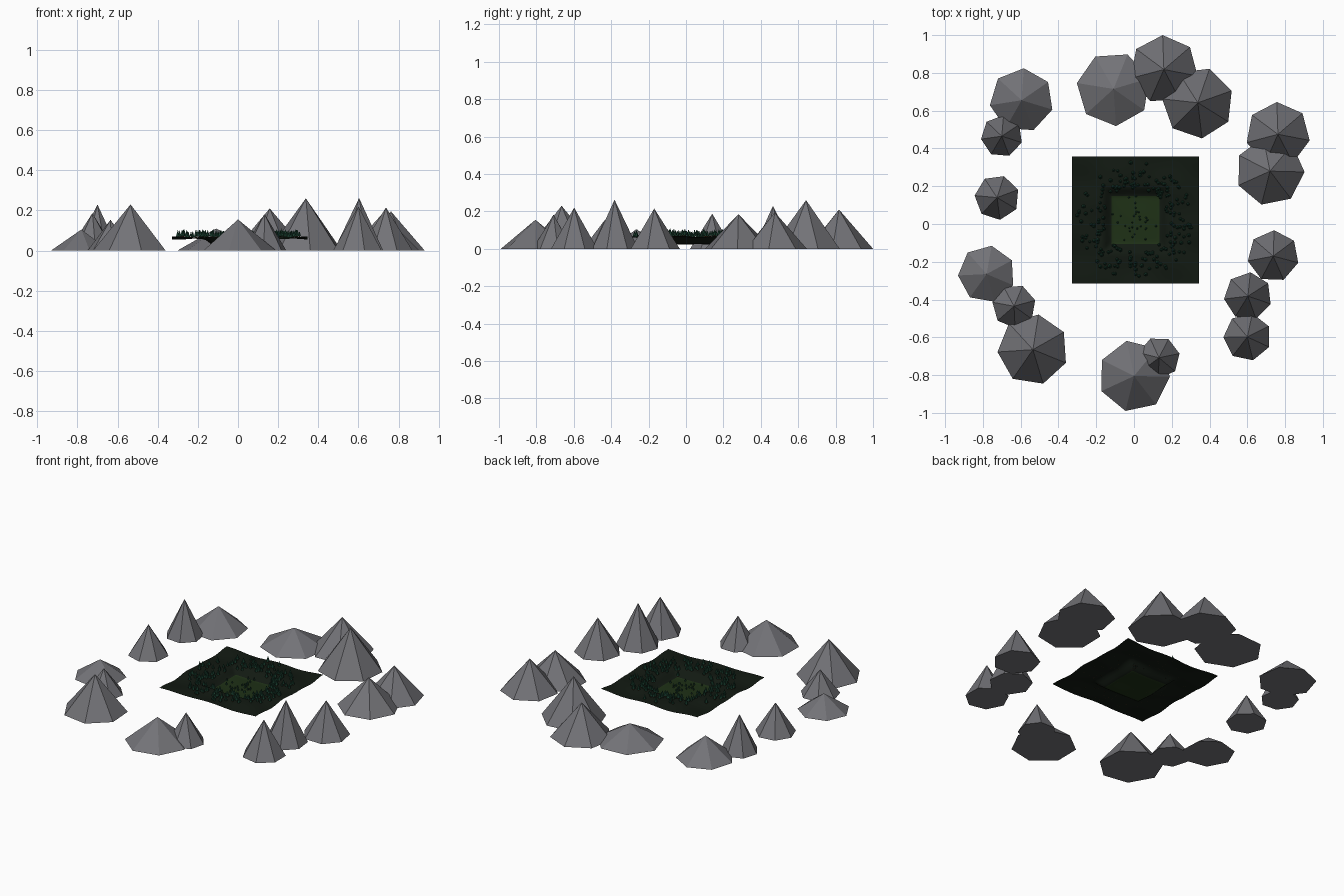
import bpy, bmesh, math, random
from mathutils import Matrix

if "Cube" in bpy.data.objects:
    bpy.data.objects.remove(bpy.data.objects["Cube"])

random.seed(7)


def material(name, rgb):
    m = bpy.data.materials.new(name)
    m.diffuse_color = (*rgb, 1)
    m.use_nodes = True
    m.node_tree.nodes["Principled BSDF"].inputs["Base Color"].default_value = m.diffuse_color
    return m


rock = material("rock", (0.17, 0.17, 0.185))
soil = material("soil", (0.006, 0.010, 0.006))
moss = material("moss", (0.013, 0.030, 0.008))
leaf = material("leaf", (0.012, 0.06, 0.035))
bark = material("bark", (0.05, 0.025, 0.01))


def make(name, bm, mats):
    me = bpy.data.meshes.new(name)
    bm.to_mesh(me)
    bm.free()
    for m in mats:
        me.materials.append(m)
    ob = bpy.data.objects.new(name, me)
    bpy.context.collection.objects.link(ob)
    return ob


# Ring of seven-sided peaks: x, y, radius, height, angle of one corner
peaks = [
    (-.595, .655, .170, .140, 86), (-.70, .465, .111, .230, 188),
    (-.725, .14, .119, .187, 72), (-.78, -.265, .152, .105, 80),
    (-.635, -.435, .116, .153, 67), (-.535, -.665, .188, .230, 81),
    (0, -.805, .190, .155, 102), (.132, -.708, .111, .183, 63),
    (.60, -.598, .127, .220, 78), (.603, -.382, .127, .262, 84),
    (.737, -.17, .137, .215, 88), (.72, .28, .183, .185, 50),
    (.762, .475, .171, .195, 92), (.338, .642, .190, .260, 71),
    (.158, .818, .182, .210, 92), (-.108, .715, .197, .110, 68),
]
for i, (x, y, r, h, a) in enumerate(peaks):
    bm = bmesh.new()
    bmesh.ops.create_cone(bm, cap_ends=True, segments=7, radius1=r, radius2=0, depth=h,
                          matrix=Matrix.Translation((0, 0, h / 2)))
    # Turn the base so that a corner points at the listed angle
    v = max(bm.verts, key=lambda v: v.co.xy.length)
    turn = math.radians(a) - math.atan2(v.co.y, v.co.x)
    bmesh.ops.transform(bm, verts=bm.verts,
                        matrix=Matrix.Translation((x, y, 0)) @ Matrix.Rotation(turn, 4, 'Z'))
    make(f"mountain_{i + 1}", bm, [rock])

CX, CY, HALF = .008, .021, .337


def ground(x, y):
    """Wavy plateau with a sunken square hollow in the middle."""
    d = max(abs(x - CX), abs(y - CY))
    t = min(max((d - .12) / .06, 0), 1)
    t = t * t * (3 - 2 * t)
    wave = .005 * math.sin(19 * x + 1) * math.cos(17 * y) + .003 * math.sin(31 * y + 9 * x)
    return .025 + .038 * t + wave * (.4 + .6 * t)


# Forest floor sheet with a mossy clearing
bm = bmesh.new()
bmesh.ops.create_grid(bm, x_segments=48, y_segments=48, size=HALF,
                      matrix=Matrix.Translation((CX, CY, 0)))
for v in bm.verts:
    v.co.z = ground(v.co.x, v.co.y)
for f in bm.faces:
    f.smooth = True
    c = f.calc_center_median()
    f.material_index = int(max(abs(c.x - CX), abs(c.y - CY)) < .127)
make("forest_floor", bm, [soil, moss])


# Trees: slim cone crowns on short trunks, gathered into one mesh
def add_tree(bm, x, y, s):
    z = ground(x, y)
    for r1, r2, bottom, depth, mat in ((.0025, .002, 0, .010, 1), (.0095, 0, .007, .030, 0)):
        new = bmesh.ops.create_cone(
            bm, cap_ends=True, segments=6, radius1=r1 * s, radius2=r2 * s, depth=depth * s,
            matrix=Matrix.Translation((x, y, z + (bottom + depth / 2) * s)))
        for f in {f for v in new["verts"] for f in v.link_faces}:
            f.material_index = mat


def forest(name, count, r_in, r_out, s_min, s_max):
    bm = bmesh.new()
    for _ in range(count):
        a = random.uniform(0, math.tau)
        r = random.uniform(r_in, r_out)
        add_tree(bm, CX + r * math.cos(a), CY + r * math.sin(a), random.uniform(s_min, s_max))
    make(name, bm, [leaf, bark])


forest("forest_ring", 210, .17, .31, .8, 1.15)
forest("clearing_saplings", 30, .02, .13, .45, .65)
